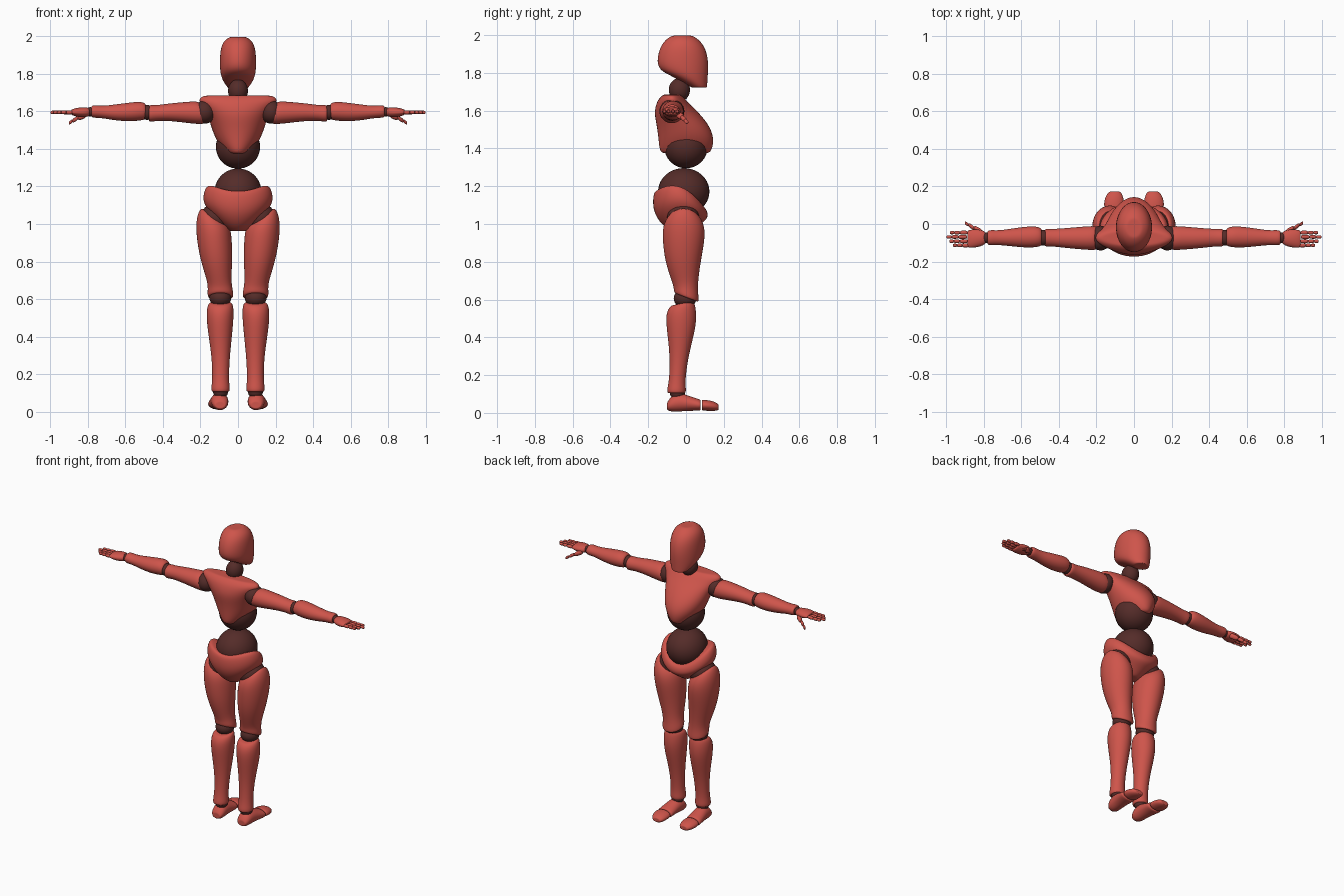
import bpy, bmesh, math
from mathutils import Vector


def material(name, rgb):
    m = bpy.data.materials.new(name)
    m.diffuse_color = (*rgb, 1)
    return m


RED = material("red_shell", (0.62, 0.09, 0.07))
DARK = material("dark_joint", (0.09, 0.025, 0.022))
AXES = {"x": (1, 2, 0), "y": (0, 2, 1), "z": (0, 1, 2)}


def finish(name, bm, mat):
    bmesh.ops.recalc_face_normals(bm, faces=bm.faces)
    for f in bm.faces:
        f.smooth = True
    me = bpy.data.meshes.new(name)
    bm.to_mesh(me)
    bm.free()
    me.materials.append(mat)
    ob = bpy.data.objects.new(name, me)
    bpy.context.collection.objects.link(ob)
    return ob


def loft(name, rings, axis="z", side=1, mat=RED, n=16, level=2):
    """Smooth skin over ellipses (x, y, z, ru, rv, slope_u, slope_v, arch)."""
    u, v, w = AXES[axis]
    fit = 3 / (2 + math.cos(2 * math.pi / n))
    rings = [tuple(r) + (0,) * (8 - len(r)) for r in rings]
    stack = [(rings[0], .75)] + [(r, 1) for r in rings] + [(rings[-1], .75)]
    bm = bmesh.new()
    loops = []
    for (x, y, z, ru, rv, su, sv, k), f in stack:
        loop = []
        for i in range(n):
            c, s = (g(2 * math.pi * i / n) * f for g in (math.cos, math.sin))
            p = Vector((x, y, z))
            p[u] += ru * c * fit
            p[v] += rv * s * fit
            p[w] += su * c + sv * s + k * c * c
            p.x *= side
            loop.append(bm.verts.new(p))
        loops.append(loop)
    for a, b in zip(loops, loops[1:]):
        for i in range(n):
            j = (i + 1) % n
            bm.faces.new((a[i], a[j], b[j], b[i]))
    bm.faces.new(loops[0])
    bm.faces.new(loops[-1])
    ob = finish(name, bm, mat)
    mod = ob.modifiers.new("smooth", "SUBSURF")
    mod.levels = mod.render_levels = level
    return ob


def ball(name, pos, radii, side=1):
    bm = bmesh.new()
    bmesh.ops.create_uvsphere(bm, u_segments=32, v_segments=20, radius=1)
    bmesh.ops.scale(bm, vec=radii, verts=bm.verts)
    bmesh.ops.translate(bm, vec=(pos[0] * side, pos[1], pos[2]), verts=bm.verts)
    return finish(name, bm, DARK)


def segment(name, a, b, r, side):
    """Short rounded finger bone running from a to b."""
    a, b = Vector(a), Vector(b)
    rings = [(*a.lerp(b, t), r * f, r * f)
             for t, f in ((0, .55), (.15, .95), (.5, .95), (.85, 1), (1, .55))]
    loft(name, rings, "x", side, n=10, level=1)


# Head and neck
loft("head", [
    (0, -.02, 1.997, .045, .055), (0, -.02, 1.975, .078, .09),
    (0, -.018, 1.93, .094, .122), (0, -.018, 1.86, .097, .137),
    (0, -.012, 1.80, .094, .127, 0, -.015), (0, .012, 1.765, .08, .1, 0, -.025),
    (0, .045, 1.738, .062, .066, 0, -.015), (0, .068, 1.722, .05, .038)])
ball("neck", (0, -.035, 1.71), (.053, .056, .062))

# Torso
loft("chest", [
    (0, -.075, 1.685, .185, .045), (0, -.075, 1.665, .212, .068),
    (0, -.07, 1.635, .195, .088), (0, -.048, 1.585, .162, .12),
    (0, -.015, 1.52, .143, .139), (0, 0, 1.46, .122, .146),
    (0, 0, 1.41, .09, .142), (0, -.003, 1.375, .06, .13)])
ball("ribcage_joint", (0, 0, 1.412), (.118, .116, .117))
ball("belly_joint", (0, -.012, 1.172), (.125, .136, .124))
loft("pelvis", [
    (0, -.03, 1.13, .165, .135, 0, -.05, .085),
    (0, -.03, 1.09, .187, .146, 0, -.04, .07),
    (0, -.03, 1.04, .182, .142, 0, -.02, .06),
    (0, -.03, .995, .115, .10, 0, 0, .03),
    (0, -.03, .962, .045, .05)])

for tag, s in (("right", 1), ("left", -1)):
    # Legs
    ball(f"{tag}_hip_joint", (.117, -.015, 1.03), (.083, .085, .083), s)
    loft(f"{tag}_thigh", [
        (.122, -.012, 1.03, .074, .085, .05, 0, .012),
        (.13, -.012, .99, .092, .11, .042, 0, .01),
        (.128, -.012, .92, .096, .112, .02), (.115, -.017, .8, .084, .094),
        (.099, -.005, .69, .062, .067), (.094, 0, .645, .067, .064, 0, -.015),
        (.093, .003, .61, .07, .066, 0, -.025)], side=s)
    ball(f"{tag}_knee_joint", (.094, -.005, .606), (.058, .06, .05), s)
    loft(f"{tag}_shin", [
        (.093, -.02, .58, .062, .06, 0, .012), (.095, -.025, .548, .072, .077, 0, .01),
        (.096, -.025, .48, .071, .081), (.094, -.03, .38, .059, .063),
        (.092, -.038, .28, .047, .047), (.093, -.047, .17, .043, .042),
        (.093, -.05, .125, .05, .05), (.093, -.05, .105, .047, .048)], side=s)
    ball(f"{tag}_ankle_joint", (.093, -.045, .105), (.04, .04, .035), s)
    loft(f"{tag}_foot", [
        (.095, -.1, .035, .03, .02), (.096, -.078, .048, .045, .042),
        (.098, -.03, .058, .046, .05), (.103, .03, .048, .05, .036),
        (.106, .078, .041, .055, .03)], "y", s)
    loft(f"{tag}_toes", [
        (.106, .084, .041, .053, .029), (.107, .12, .039, .053, .028),
        (.104, .155, .034, .044, .024), (.102, .173, .03, .028, .014)], "y", s)

    # Arms
    ball(f"{tag}_shoulder_joint", (.178, -.075, 1.597), (.058, .066, .062), s)
    loft(f"{tag}_upper_arm", [
        (.183, -.075, 1.593, .056, .053, 0, .018), (.21, -.075, 1.593, .065, .062, 0, .015),
        (.27, -.075, 1.595, .061, .056), (.36, -.075, 1.597, .053, .047),
        (.43, -.073, 1.592, .046, .041), (.462, -.073, 1.59, .048, .045),
        (.476, -.073, 1.59, .044, .042)], "x", s)
    ball(f"{tag}_elbow_joint", (.484, -.073, 1.595), (.036, .042, .04), s)
    loft(f"{tag}_forearm", [
        (.492, -.07, 1.6, .046, .042), (.52, -.068, 1.603, .056, .051),
        (.58, -.07, 1.597, .056, .05), (.66, -.072, 1.595, .046, .042),
        (.72, -.073, 1.597, .038, .032), (.763, -.073, 1.6, .041, .034),
        (.781, -.073, 1.6, .037, .03)], "x", s)
    ball(f"{tag}_wrist_joint", (.787, -.073, 1.598), (.025, .028, .025), s)
    loft(f"{tag}_palm", [
        (.792, -.074, 1.597, .032, .022), (.82, -.075, 1.596, .046, .027),
        (.86, -.078, 1.596, .049, .024), (.888, -.08, 1.596, .046, .015)], "x", s)

    # Fingers, three bones each, and the thumb
    for finger, y, start, tip in (("index", -.046, .888, .982), ("middle", -.069, .89, 1.0),
                                  ("ring", -.092, .888, .985), ("little", -.114, .88, .965)):
        cuts = [start + (tip - start) * t for t in (0, .42, .74, 1)]
        for i in range(3):
            segment(f"{tag}_{finger}_finger_{i + 1}", (cuts[i], y, 1.596),
                    (cuts[i + 1], y, 1.595), .0112 - .001 * i, s)
    thumb = [(.81, -.045, 1.583), (.853, -.022, 1.566), (.882, -.005, 1.55), (.902, .006, 1.537)]
    for i, r in enumerate((.017, .012, .01)):
        segment(f"{tag}_thumb_{i + 1}", thumb[i], thumb[i + 1], r, s)
